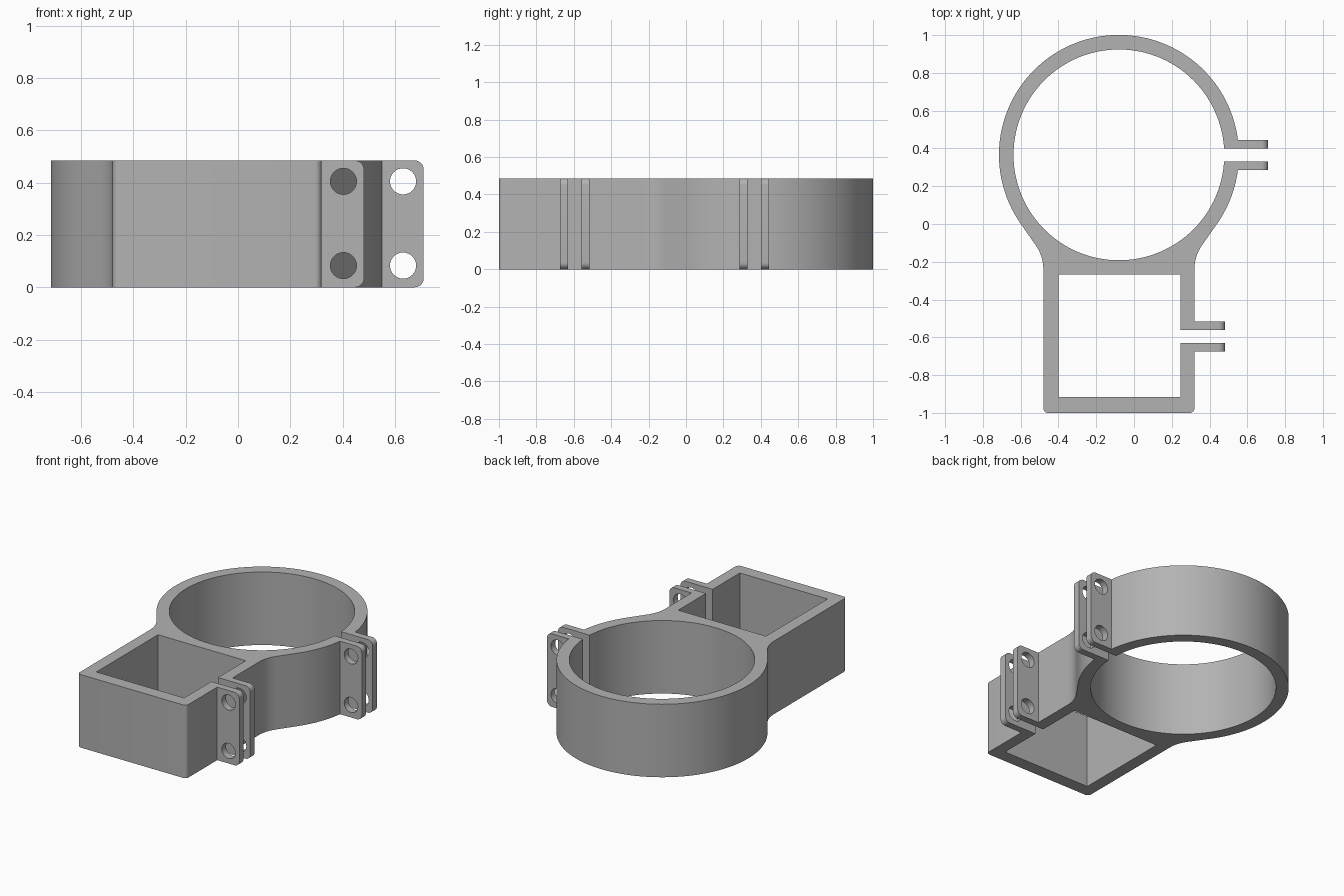
import bpy
from math import sin, cos, asin, pi, radians
from mathutils import Matrix, Vector

cube = bpy.data.objects.get("Cube")
if cube:
    bpy.data.objects.remove(cube, do_unlink=True)

HEIGHT = 0.485
CX, CY = -0.08, 0.366          # ring centre
R_OUT, R_IN = 0.635, 0.558
HALF_W = 0.4                   # half width of the square socket
TAB = 0.045                    # clamp tab thickness

grey = bpy.data.materials.new("plain grey")
grey.use_nodes = True
COLOUR = (0.45, 0.45, 0.45, 1)
grey.diffuse_color = COLOUR
grey.node_tree.nodes["Principled BSDF"].inputs["Base Color"].default_value = COLOUR


def arc(cx, cy, r, a0, a1, n):
    return [(cx + r * cos(a0 + (a1 - a0) * i / n),
             cy + r * sin(a0 + (a1 - a0) * i / n)) for i in range(n + 1)]


def bezier(p, c, q, n=8):
    p, c, q = Vector(p), Vector(c), Vector(q)
    return [tuple(p.lerp(c, i / n).lerp(c.lerp(q, i / n), i / n)) for i in range(n + 1)]


def extruded(name, loops, depth, matrix):
    """Fill closed 2D loops (inner ones become holes) and extrude them about z = 0."""
    curve = bpy.data.curves.new(name, 'CURVE')
    curve.dimensions = '2D'
    curve.fill_mode = 'BOTH'
    curve.extrude = depth / 2
    for loop in loops:
        spline = curve.splines.new('POLY')
        spline.points.add(len(loop) - 1)
        for point, (x, y) in zip(spline.points, loop):
            point.co = (x, y, 0, 1)
        spline.use_cyclic_u = True
    temp = bpy.data.objects.new(name + "_outline", curve)
    bpy.context.collection.objects.link(temp)
    bpy.context.view_layer.update()
    mesh = bpy.data.meshes.new_from_object(
        temp.evaluated_get(bpy.context.evaluated_depsgraph_get()))
    bpy.data.objects.remove(temp, do_unlink=True)
    mesh.transform(matrix)
    mesh.materials.clear()
    mesh.materials.append(grey)
    obj = bpy.data.objects.new(name, mesh)
    bpy.context.collection.objects.link(obj)
    bpy.ops.object.select_all(action='DESELECT')
    obj.select_set(True)
    bpy.context.view_layer.objects.active = obj
    bpy.ops.object.shade_smooth_by_angle(angle=radians(30))
    return obj


# Clamp body: ring and square socket, both split on the left, form one outline
slot_ring = (0.33, 0.4)
slot_box = (-0.63, -0.56)
left, right = CX - HALF_W, CX + HALF_W
in_left, in_right, in_front, in_back = -0.4, 0.245, -0.915, -0.268


def slot_angle(y, r):
    return asin((y - CY) / r)


# flare from the ring tangent into the socket's side wall
leave = radians(215)
start = Vector((CX + R_OUT * cos(leave), CY + R_OUT * sin(leave)))
slope = Vector((-sin(leave), cos(leave)))
corner = start + slope * ((left - start.x) / slope.x)
flare = bezier(corner - slope * 0.07, corner, corner - Vector((0, 0.07)))
mirrored_flare = [(2 * CX - x, y) for x, y in reversed(flare)]

r = 0.025
body = arc(CX, CY, R_OUT, slot_angle(slot_ring[1], R_OUT), leave, 80)
body += flare
body += arc(left + r, -1 + r, r, pi, 1.5 * pi, 6)
body += arc(right - r, -1 + r, r, 1.5 * pi, 2 * pi, 6)
body += [(right, slot_box[0]), (in_right, slot_box[0]), (in_right, in_front),
         (in_left, in_front), (in_left, in_back), (in_right, in_back),
         (in_right, slot_box[1]), (right, slot_box[1])]
body += mirrored_flare
body += arc(CX, CY, R_OUT, pi - leave, slot_angle(slot_ring[0], R_OUT), 16)
body += arc(CX, CY, R_IN, slot_angle(slot_ring[0], R_IN),
            slot_angle(slot_ring[1], R_IN) - 2 * pi, 112)
extruded("clamp_body", [body], HEIGHT, Matrix.Translation((0, 0, HEIGHT / 2)))

# Bolt tabs: plates either side of each slot, outer corners rounded, two bolt holes
upright = Matrix.Rotation(pi / 2, 4, 'X')
for part, slot, x0, x1 in (("ring", slot_ring, 0.5, 0.71),
                           ("socket", slot_box, 0.29, 0.482)):
    c = 0.035
    plate = [(x0, HEIGHT), (x0, 0)]
    plate += arc(x1 - c, c, c, -pi / 2, 0, 8)
    plate += arc(x1 - c, HEIGHT - c, c, 0, pi / 2, 8)
    holes = [arc(x1 - 0.079, z, 0.05, 0, 2 * pi, 32)[:-1]
             for z in (0.083, HEIGHT - 0.08)]
    for side, y in (("front", slot[0] - TAB / 2), ("back", slot[1] + TAB / 2)):
        extruded(f"{part}_{side}_tab", [plate] + holes, TAB,
                 Matrix.Translation((0, y, 0)) @ upright)
